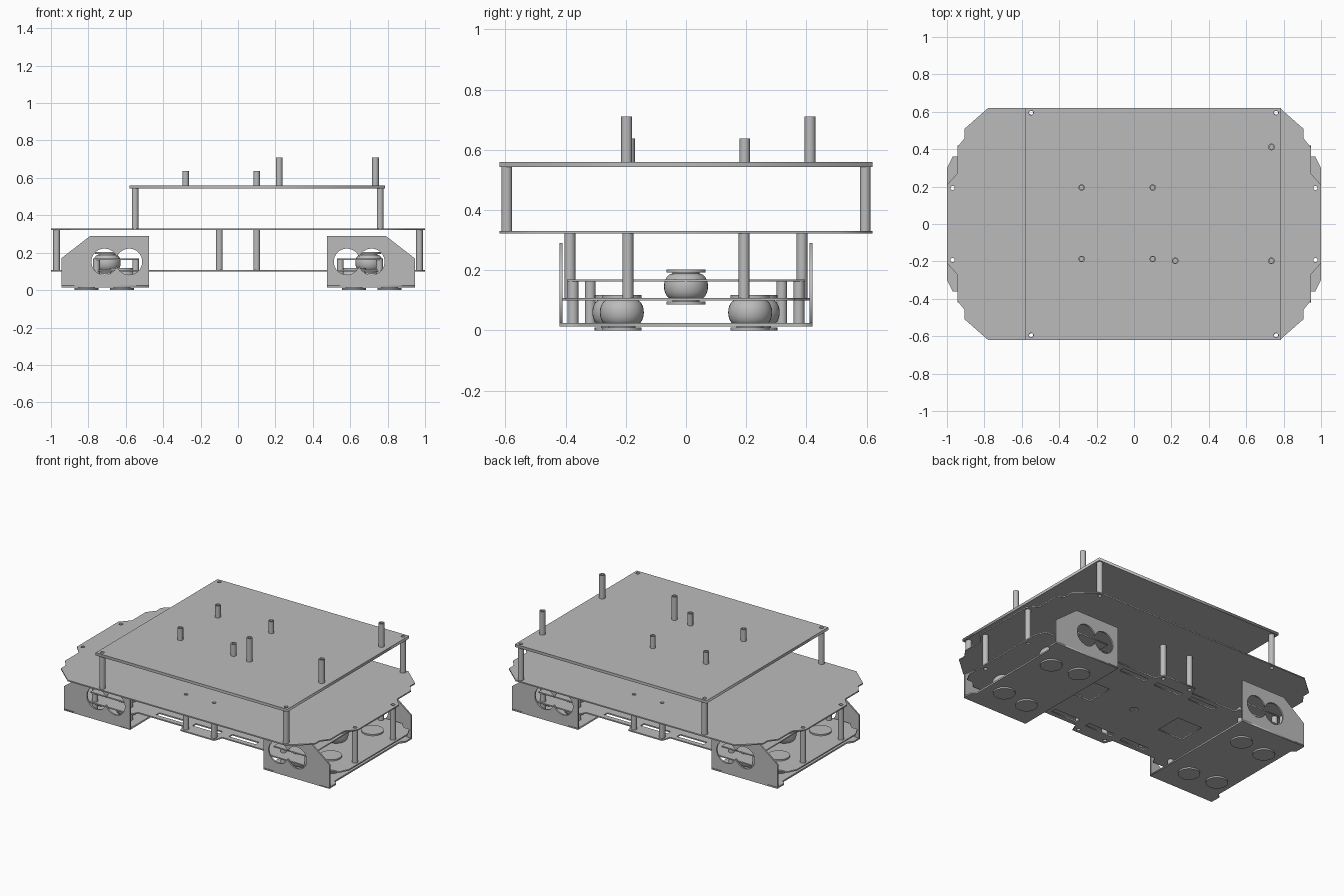
import bpy
import bmesh
from math import sin, cos, pi, acos
from mathutils import Matrix

if "Cube" in bpy.data.objects:
    bpy.data.objects.remove(bpy.data.objects["Cube"], do_unlink=True)

grey = bpy.data.materials.new("plain grey")
grey.use_nodes = True
COLOUR = (0.5, 0.5, 0.5, 1)
grey.diffuse_color = COLOUR
grey.node_tree.nodes["Principled BSDF"].inputs["Base Color"].default_value = COLOUR


def add_object(name, mesh, smooth=False):
    mesh.materials.clear()
    mesh.materials.append(grey)
    obj = bpy.data.objects.new(name, mesh)
    bpy.context.collection.objects.link(obj)
    if smooth:
        bpy.ops.object.select_all(action="DESELECT")
        obj.select_set(True)
        bpy.context.view_layer.objects.active = obj
        bpy.ops.object.shade_smooth_by_angle(angle=0.6)
    return obj


def circle(x, y, r, n=20):
    return [(x + r * cos(2 * pi * i / n), y + r * sin(2 * pi * i / n)) for i in range(n)]


def rect(x, y, w, h):
    return [(x + i * w / 2, y + j * h / 2) for i, j in ((-1, -1), (1, -1), (1, 1), (-1, 1))]


def four_way(quarter):
    """Mirror an outline quarter, given from +y round to +x, into a closed outline."""
    half = quarter + [(x, -y) for x, y in reversed(quarter)]
    return half + [(-x, y) for x, y in reversed(half)]


def plate(name, loops, z0, z1, matrix=Matrix()):
    """Flat sheet from an outline followed by its holes."""
    curve = bpy.data.curves.new(name, "CURVE")
    curve.dimensions = "2D"
    curve.fill_mode = "BOTH"
    curve.extrude = (z1 - z0) / 2
    for loop in loops:
        spline = curve.splines.new("POLY")
        spline.points.add(len(loop) - 1)
        for point, (x, y) in zip(spline.points, loop):
            point.co = (x, y, 0, 1)
        spline.use_cyclic_u = True
    helper = bpy.data.objects.new(name + " helper", curve)
    mesh = bpy.data.meshes.new_from_object(helper)
    bpy.data.objects.remove(helper)
    bpy.data.curves.remove(curve)
    mesh.transform(matrix @ Matrix.Translation((0, 0, (z0 + z1) / 2)))
    return add_object(name, mesh)


def lathe(name, profile, x, y, closed=False, n=32):
    """Turn an (r, z) profile about a vertical axis at x, y."""
    bm = bmesh.new()
    verts = [bm.verts.new((r, 0, z)) for r, z in profile]
    edges = [bm.edges.new(pair) for pair in zip(verts, verts[1:])]
    if closed:
        edges.append(bm.edges.new((verts[-1], verts[0])))
    bmesh.ops.spin(bm, geom=verts + edges, cent=(0, 0, 0), axis=(0, 0, 1),
                   angle=2 * pi, steps=n)
    bmesh.ops.remove_doubles(bm, verts=bm.verts, dist=0.0005)
    bmesh.ops.recalc_face_normals(bm, faces=bm.faces)
    bmesh.ops.translate(bm, verts=bm.verts, vec=(x, y, 0))
    mesh = bpy.data.meshes.new(name)
    bm.to_mesh(mesh)
    bm.free()
    return add_object(name, mesh, True)


def standoff(name, x, y, z0, z1, r=0.018, bore=0.011):
    lathe(name, [(bore, z0), (r, z0), (r, z1), (bore, z1)], x, y, True, 20)


def ball_unit(name, x, y, z):
    """Bulging ball squeezed between two thin discs."""
    bulge = [(0.045 + 0.028 * cos(a), z + 0.06 + 0.043 * sin(a))
             for a in (pi * (i / 12 - 0.5) for i in range(13))]
    lathe(name, [(0, z), (0.065, z), (0.065, z + 0.01), (0.045, z + 0.01)] + bulge +
          [(0.045, z + 0.107), (0.065, z + 0.107), (0.065, z + 0.117), (0, z + 0.117)], x, y)


SIGNS = (-1, 1)
CORNERS = [(sx, sy) for sx in SIGNS for sy in SIGNS]
BORE = 0.012

# Shared standoff positions
top_posts = [(x, y) for x in (-0.55, 0.76) for y in (-0.595, 0.595)]
end_posts = [(0.97 * sx, 0.193 * sy) for sx, sy in CORNERS]
side_posts = [(0.1 * sx, 0.385 * sy) for sx, sy in CORNERS]

# Top deck
plate("top_deck", [rect(0.1025, 0, 1.365, 1.24)] + [circle(x, y, BORE) for x, y in top_posts],
      0.542, 0.56)

# Middle deck with stepped corners
deck = four_way([(0.78, 0.62), (0.905, 0.51), (0.905, 0.46), (0.945, 0.41), (0.945, 0.27), (1, 0.21)])
plate("middle_deck", [deck] + [circle(x, y, BORE) for x, y in top_posts + end_posts + side_posts],
      0.322, 0.33)

# Lower deck with side tabs, slots and windows
lower = four_way([(0.12, 0.415), (0.14, 0.36), (0.46, 0.36), (0.48, 0.40), (0.89, 0.40),
                  (0.93, 0.36), (0.97, 0.36), (1, 0.30)])
cutouts = [rect(0.26 * i, 0.31 * s, 0.19, 0.035) for i in (-1, 0, 1) for s in SIGNS]
cutouts += [rect(0.35 * s, 0, 0.18, 0.18) for s in SIGNS]
cutouts += [circle(0, 0, 0.025)] + [circle(x, y, BORE) for x, y in end_posts + side_posts]
plate("lower_deck", [lower] + cutouts, 0.1, 0.108)

# Deck standoffs
for x, y in top_posts:
    standoff("upper_standoff", x, y, 0.33, 0.542)
for x, y in end_posts + side_posts:
    standoff("lower_standoff", x, y, 0.108, 0.322)

# Pegs on the top deck
for x in (-0.28, 0.1):
    for y in (-0.187, 0.195):
        standoff("short_peg", x, y, 0.56, 0.637, 0.017)
for x, y in ((0.22, -0.197), (0.735, -0.197), (0.735, 0.412)):
    standoff("tall_peg", x, y, 0.56, 0.71, 0.018)

# End brackets: floor, side walls, raised shelf and ball units
neck = acos(0.066 / 0.07)
for s in SIGNS:
    base = [(0.475, 0.42), (0.945, 0.42), (0.945, 0.35), (0.92, 0.33)]
    base += [(x, -y) for x, y in reversed(base)]
    plate("bracket_floor", [[(s * x, y) for x, y in base]], 0.014, 0.024)

    wall = [(0.475, 0.015), (0.945, 0.015), (0.945, 0.17), (0.79, 0.29), (0.475, 0.29)]
    arc = [neck + (2 * pi - 2 * neck) * i / 28 for i in range(29)]
    twin_hole = [(0.648 - 0.066 * k - 0.07 * k * -cos(a + pi) * 1.0, 0.152 + 0.07 * k * sin(a))
                 for k in (1, -1) for a in arc[:-1]]
    twin_hole = [(0.648 + k * (0.07 * cos(a) - 0.066), 0.152 + k * 0.07 * sin(a))
                 for k in (1, -1) for a in arc[:-1]]
    upright = Matrix.Rotation(pi / 2, 4, "X")
    loops = [[(s * x, z) for x, z in loop] for loop in (wall, twin_hole)]
    for side in SIGNS:
        inner, outer = sorted((side * 0.41, side * 0.42))
        plate("bracket_wall", loops, inner, outer, upright)

    plate("bracket_shelf", [rect(0.653 * s, 0, 0.245, 0.79), circle(0.7 * s, 0, 0.05)],
          0.162, 0.17)
    ball_unit("centre_ball", 0.7 * s, 0, 0.078 + 0.008)
    for side in SIGNS:
        standoff("shelf_standoff_outer", 0.757 * s, 0.375 * side, 0.024, 0.162)
        standoff("shelf_standoff_inner", 0.547 * s, 0.318 * side, 0.024, 0.162)
        ball_unit("outer_ball", 0.81 * s, 0.213 * side, 0)
        ball_unit("inner_ball", 0.62 * s, 0.238 * side, 0)
